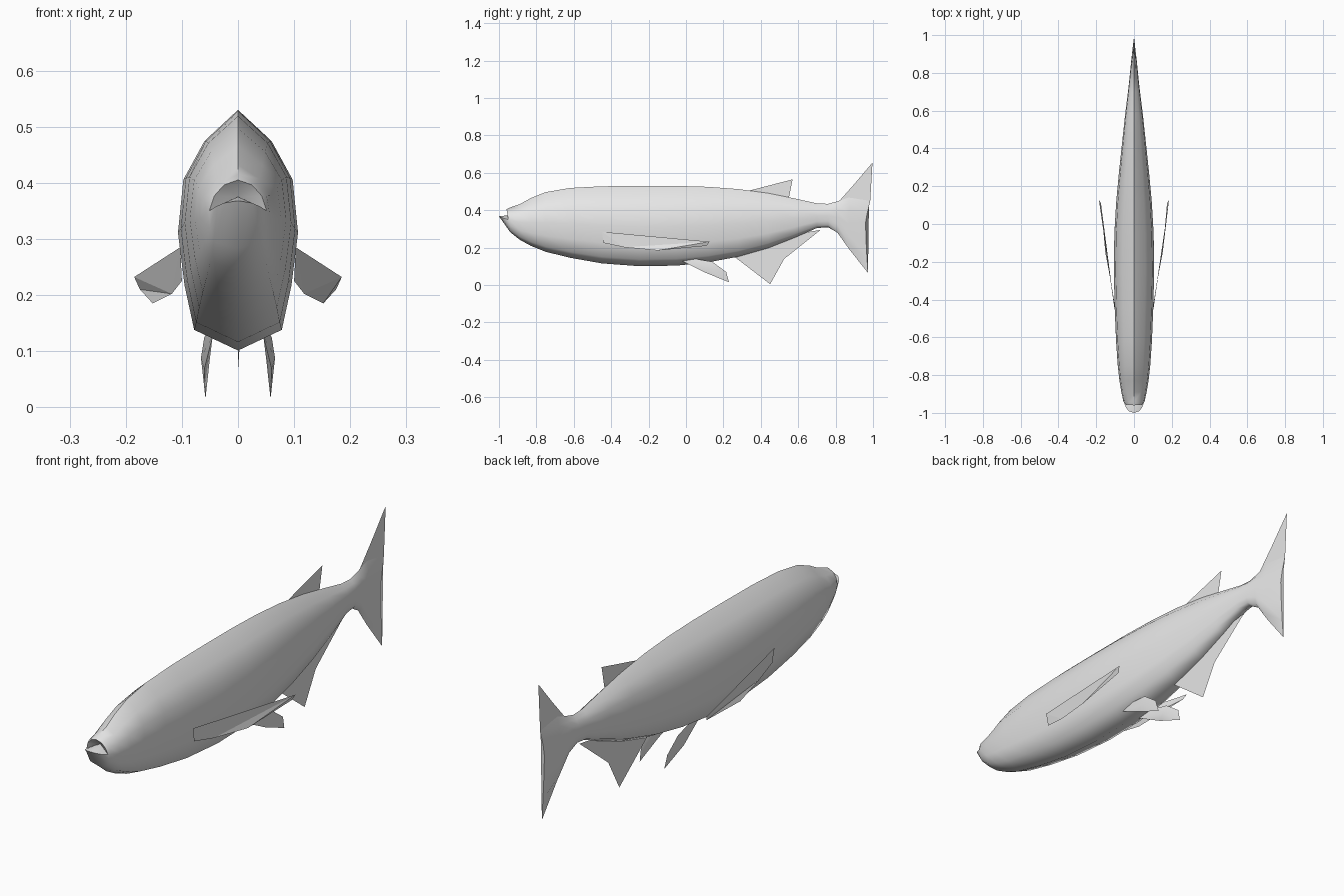
import bpy, bmesh, math

old = bpy.data.objects.get("Cube")
if old:
    bpy.data.objects.remove(old, do_unlink=True)

grey = bpy.data.materials.new("plain grey")
grey.use_nodes = True
COLOUR = (0.8, 0.8, 0.8, 1)
grey.diffuse_color = COLOUR
for node in grey.node_tree.nodes:
    if node.type == 'BSDF_PRINCIPLED':
        node.inputs["Base Color"].default_value = COLOUR


def make(name, bm, smooth=None):
    mesh = bpy.data.meshes.new(name)
    bm.to_mesh(mesh)
    bm.free()
    obj = bpy.data.objects.new(name, mesh)
    bpy.context.collection.objects.link(obj)
    mesh.materials.append(grey)
    if smooth:
        bpy.ops.object.select_all(action='DESELECT')
        obj.select_set(True)
        bpy.context.view_layer.objects.active = obj
        bpy.ops.object.shade_smooth_by_angle(angle=math.radians(smooth))
    return obj


def plate(name, points):
    """Flat sheet fin from an outline."""
    bm = bmesh.new()
    bm.faces.new([bm.verts.new(p) for p in points])
    bmesh.ops.triangulate(bm, faces=bm.faces[:])
    return make(name, bm)


def full_ring(half):
    """Mirror a top-to-bottom half outline into a closed ring."""
    return half + [(-x, y, z) for x, y, z in half[-2:0:-1]]


# Body cross-section: width fraction and height fraction, top to bottom
SECTION = [(0, 1), (.56, .87), (.91, .71), (1, .49), (.89, .27), (.73, .086), (0, 0)]

# Body stations: y, bottom z, top z, half width
STATIONS = [
    (-.94, .283, .415, .056), (-.89, .243, .432, .067), (-.83, .210, .465, .077),
    (-.75, .178, .497, .086), (-.62, .146, .519, .095), (-.45, .116, .528, .102),
    (-.25, .101, .53, .107), (-.05, .104, .53, .104), (.12, .122, .525, .094),
    (.28, .152, .513, .079), (.44, .198, .491, .062), (.58, .253, .463, .047),
    (.70, .305, .437, .032), (.76, .309, .434, .025), (.81, .280, .448, .020),
    (.87, .195, .468, .014),
]

# Open mouth rim with the lower jaw reaching forward
lips = [(0, -.96, .405), (.025, -.958, .396), (.042, -.955, .377), (.051, -.95, .35),
        (.041, -.975, .357), (.025, -.992, .364), (0, -1, .368)]

# Trailing edge of the tail
trail = [(0, .985, .45), (.002, .978, .42), (.003, .968, .38), (.003, .96, .335),
         (.002, .962, .25), (.001, .967, .15), (0, .973, .065)]

rings = [full_ring(lips)]
for y, z0, z1, w in STATIONS:
    rings.append(full_ring([(w * a, y, z0 + (z1 - z0) * t) for a, t in SECTION]))
rings.append(full_ring(trail))

bm = bmesh.new()
loops = [[bm.verts.new(p) for p in ring] for ring in rings]
n = len(loops[0])
for a, b in zip(loops, loops[1:]):
    for i in range(n):
        j = (i + 1) % n
        bm.faces.new((a[i], a[j], b[j], b[i]))
# Mouth hollow and closed tail edge
throat = bm.verts.new((0, -.93, .375))
for i in range(n):
    bm.faces.new((loops[0][(i + 1) % n], loops[0][i], throat))
bm.faces.new(loops[-1])
bmesh.ops.recalc_face_normals(bm, faces=bm.faces[:])
make("body", bm, smooth=60)

# Fins on the centre line
plate("upper_tail_fin", [(0, .82, .45), (0, .855, .483), (0, .90, .54),
                         (0, .997, .655), (0, .985, .45)])
plate("dorsal_fin", [(0, .33, .503), (0, .57, .565), (0, .55, .465)])
plate("anal_fin", [(0, .25, .158), (0, .45, .005), (0, .525, .14),
                   (0, .72, .295), (0, .60, .275), (0, .42, .21)])

# Paired fins
for side, s in (("left", 1), ("right", -1)):
    plate(side + "_pectoral_fin", [(s * x, y, z) for x, y, z in [
        (.103, -.45, .285), (.100, -.44, .225), (.118, -.33, .202), (.152, -.15, .185),
        (.175, .11, .210), (.185, .125, .232)]])

    # Pelvic fin: slim lens with an inner and an outer skin
    rim = [(.045, -.02, .128), (.060, .10, .068), (.058, .23, .015),
           (.062, .215, .07), (.060, .14, .125), (.050, .05, .14)]
    bm = bmesh.new()
    ring = [bm.verts.new((s * x, y, z)) for x, y, z in rim]
    for mid_x in (.050, .066):
        mid = bm.verts.new((s * mid_x, .13, .088))
        for i in range(len(ring)):
            bm.faces.new((ring[i], ring[(i + 1) % len(ring)], mid))
    bmesh.ops.recalc_face_normals(bm, faces=bm.faces[:])
    make(side + "_pelvic_fin", bm, smooth=40)
